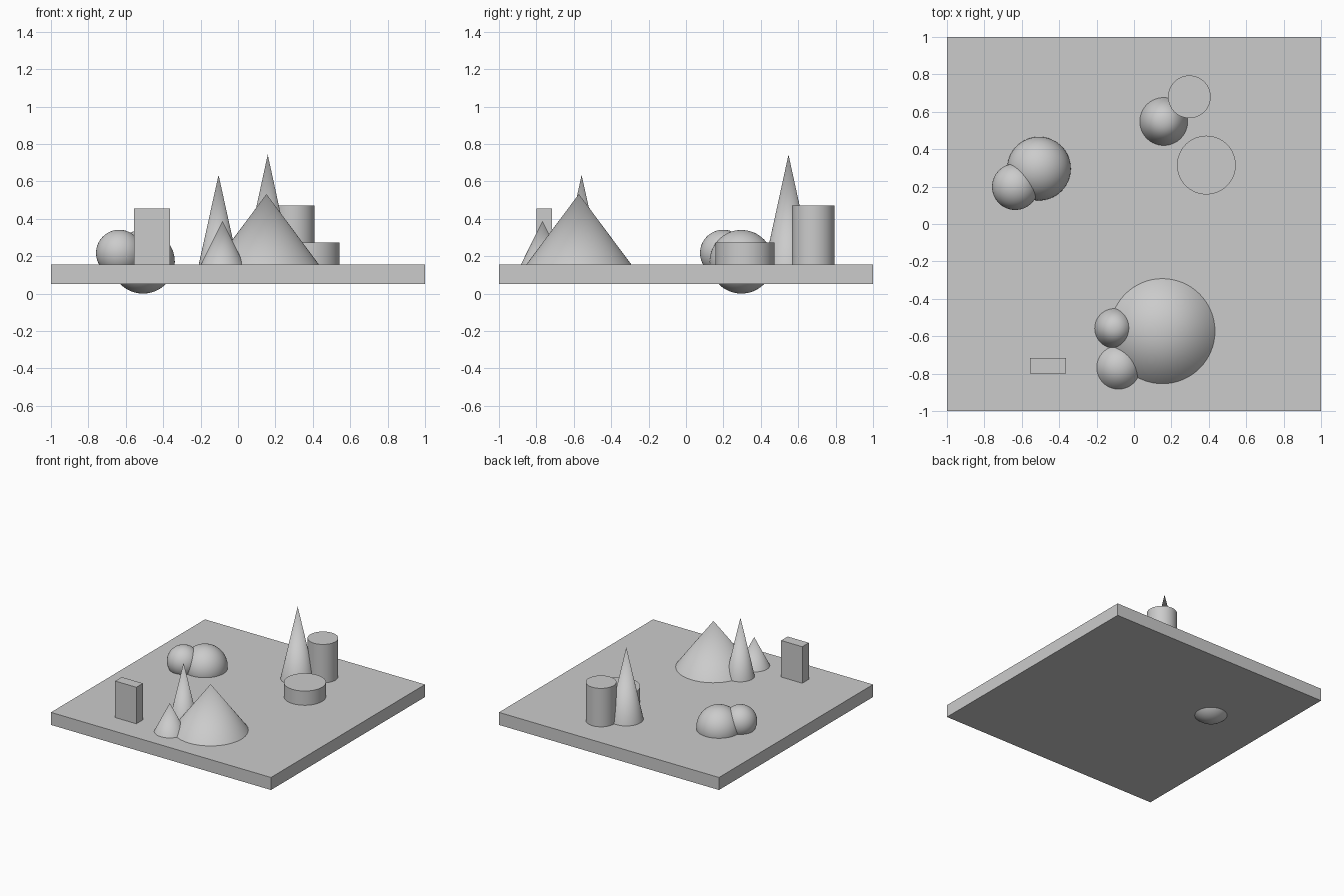
import bpy
import math

cube = bpy.data.objects.get("Cube")
if cube:
    bpy.data.objects.remove(cube, do_unlink=True)

# Single plain grey for everything
grey = bpy.data.materials.new("plain grey")
grey.use_nodes = True
colour = (0.6, 0.6, 0.6, 1)
grey.diffuse_color = colour
grey.node_tree.nodes["Principled BSDF"].inputs["Base Color"].default_value = colour

GROUND = 0.155   # top of the slab
SINK = 0.02      # hidden overlap into the slab
SIDES = 64


def finish(name, smooth=True):
    obj = bpy.context.object
    obj.name = name
    obj.data.materials.append(grey)
    if smooth:
        bpy.ops.object.shade_smooth_by_angle(angle=math.radians(30))


def box(name, x, y, bottom, top, width, depth):
    bpy.ops.mesh.primitive_cube_add(size=1, location=(x, y, (bottom + top) / 2))
    bpy.context.object.scale = (width, depth, top - bottom)
    bpy.ops.object.transform_apply(location=False, rotation=False, scale=True)
    finish(name, smooth=False)


def cone(name, x, y, radius, top):
    # Continue the slope slightly into the slab so the visible base keeps its radius
    height = top - GROUND + SINK
    base = radius * height / (top - GROUND)
    bpy.ops.mesh.primitive_cone_add(vertices=SIDES, radius1=base, radius2=0, depth=height,
                                    location=(x, y, top - height / 2))
    finish(name)


def cylinder(name, x, y, radius, top):
    height = top - GROUND + SINK
    bpy.ops.mesh.primitive_cylinder_add(vertices=SIDES, radius=radius, depth=height,
                                        location=(x, y, top - height / 2))
    finish(name)


def ball(name, x, y, z, radius):
    bpy.ops.mesh.primitive_uv_sphere_add(segments=SIDES, ring_count=32, radius=radius,
                                         location=(x, y, z))
    finish(name)


# Base slab and upright block
box("base_slab", 0, 0, 0.052, GROUND, 2, 2)
box("upright_block", -0.46, -0.758, GROUND - SINK, 0.455, 0.192, 0.085)

# Cones
cone("wide_cone", 0.152, -0.573, 0.281, 0.532)
cone("slim_cone", -0.104, -0.558, 0.106, 0.634)
cone("small_cone", -0.083, -0.767, 0.116, 0.388)
cone("tall_cone", 0.159, 0.548, 0.128, 0.743)

# Cylinders
cylinder("tall_cylinder", 0.296, 0.68, 0.114, 0.471)
cylinder("low_cylinder", 0.387, 0.315, 0.157, 0.272)

# Balls; the larger one pokes through the slab's underside
ball("large_ball", -0.508, 0.296, 0.17, 0.17)
ball("small_ball", -0.635, 0.199, 0.217, 0.124)
